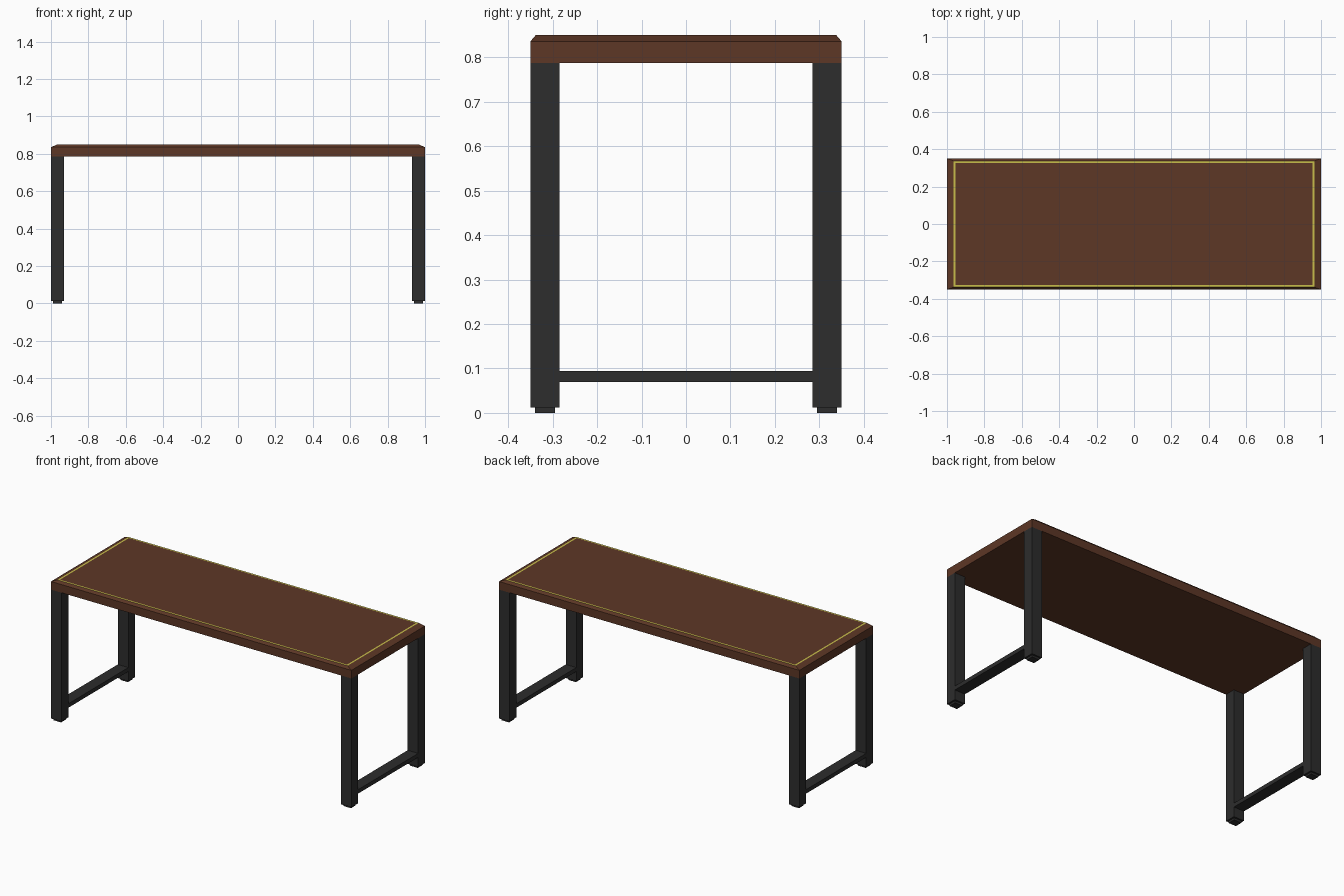
import bpy, bmesh

if "Cube" in bpy.data.objects:
    bpy.data.objects.remove(bpy.data.objects["Cube"])


def material(name, rgb):
    m = bpy.data.materials.new(name)
    m.diffuse_color = (*rgb, 1)
    m.use_nodes = True
    m.node_tree.nodes["Principled BSDF"].inputs["Base Color"].default_value = m.diffuse_color
    return m


wood = material("dark_wood", (0.11, 0.038, 0.019))
gold = material("gold_inlay", (0.58, 0.51, 0.07))
metal = material("black_metal", (0.026, 0.026, 0.026))


def finish(bm, name, mats):
    mesh = bpy.data.meshes.new(name)
    bm.to_mesh(mesh)
    bm.free()
    for m in mats:
        mesh.materials.append(m)
    ob = bpy.data.objects.new(name, mesh)
    bpy.context.collection.objects.link(ob)
    return ob


def new_box(lo, hi):
    bm = bmesh.new()
    bmesh.ops.create_cube(bm, size=1)
    for v in bm.verts:
        v.co = [hi[i] if v.co[i] > 0 else lo[i] for i in range(3)]
    return bm


def top_face(bm):
    return max(bm.faces, key=lambda f: f.calc_center_median().z)


# Table top: slab with a chamfered upper rim and an inlaid gold line
bm = new_box((-1, -0.35, 0.787), (1, 0.35, 0.836))
top = top_face(bm)
bmesh.ops.inset_region(bm, faces=[top], thickness=0.01)
for v in top.verts:
    v.co = (0.966 if v.co.x > 0 else -0.966, 0.338 if v.co.y > 0 else -0.338, 0.85)
ring = bmesh.ops.inset_region(bm, faces=[top], thickness=0.015)
for f in ring["faces"]:
    f.material_index = 1
finish(bm, "table_top", [wood, gold])

# Legs with small foot pads, one at each corner, and a stretcher at each end
for sx, end in ((-1, "left"), (1, "right")):
    def part(name, x0, x1, y0, y1, z0, z1):
        xs = sorted((sx * x0, sx * x1))
        finish(new_box((xs[0], y0, z0), (xs[1], y1, z1)), name, [metal])

    for sy, side in ((-1, "front"), (1, "back")):
        leg_y = sorted((sy * 0.285, sy * 0.35))
        pad_y = sorted((sy * 0.295, sy * 0.34))
        part(f"{side}_{end}_leg", 0.93, 1.0, *leg_y, 0.012, 0.787)
        part(f"{side}_{end}_foot", 0.94, 0.99, *pad_y, 0, 0.012)
    part(f"{end}_stretcher", 0.93, 1.0, -0.285, 0.285, 0.07, 0.094)
